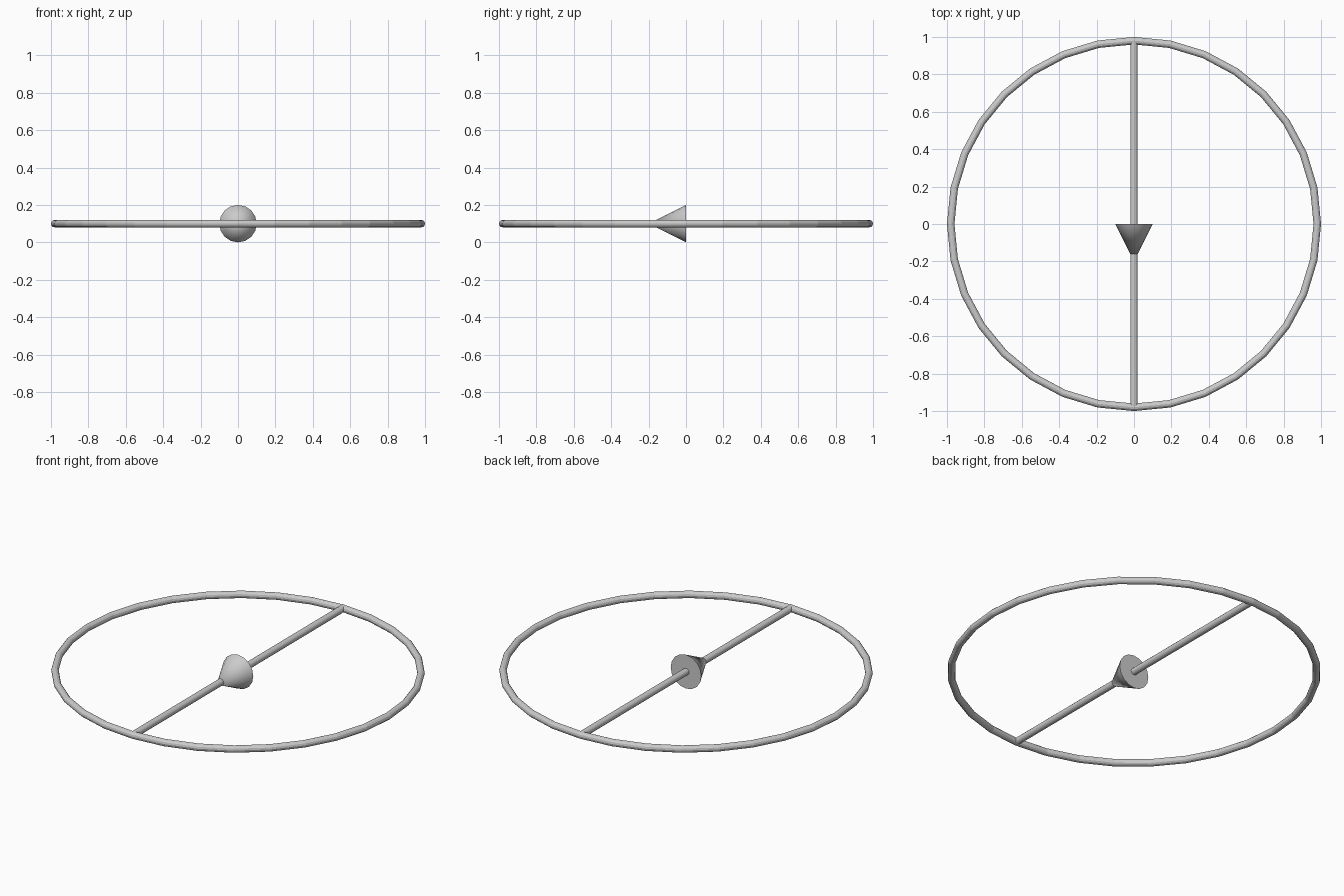
import bpy
import math

if "Cube" in bpy.data.objects:
    bpy.data.objects.remove(bpy.data.objects["Cube"])

AXIS_Z = 0.1      # height of the ring plane
RADIUS = 0.98     # ring centre line
TUBE = 0.02       # ring and bar thickness


def finish(name):
    obj = bpy.context.object
    obj.name = name
    bpy.ops.object.shade_smooth_by_angle(angle=math.radians(30))
    return obj


# 32-segment outer ring
bpy.ops.mesh.primitive_torus_add(
    major_segments=32, minor_segments=12, major_radius=RADIUS,
    minor_radius=TUBE, location=(0, 0, AXIS_Z))
ring = finish("ring")
for poly in ring.data.polygons:
    poly.use_smooth = False

# bar across the ring, front to back
bpy.ops.mesh.primitive_cylinder_add(
    vertices=12, radius=TUBE, depth=2 * RADIUS,
    location=(0, 0, AXIS_Z), rotation=(math.pi / 2, 0, 0))
finish("cross_bar")

# arrow head pointing to the front, tip hidden inside the bar
bpy.ops.mesh.primitive_cone_add(
    vertices=16, radius1=0.1, radius2=0, depth=0.2,
    location=(0, -0.1, AXIS_Z), rotation=(math.pi / 2, 0, 0))
finish("arrow_head")
